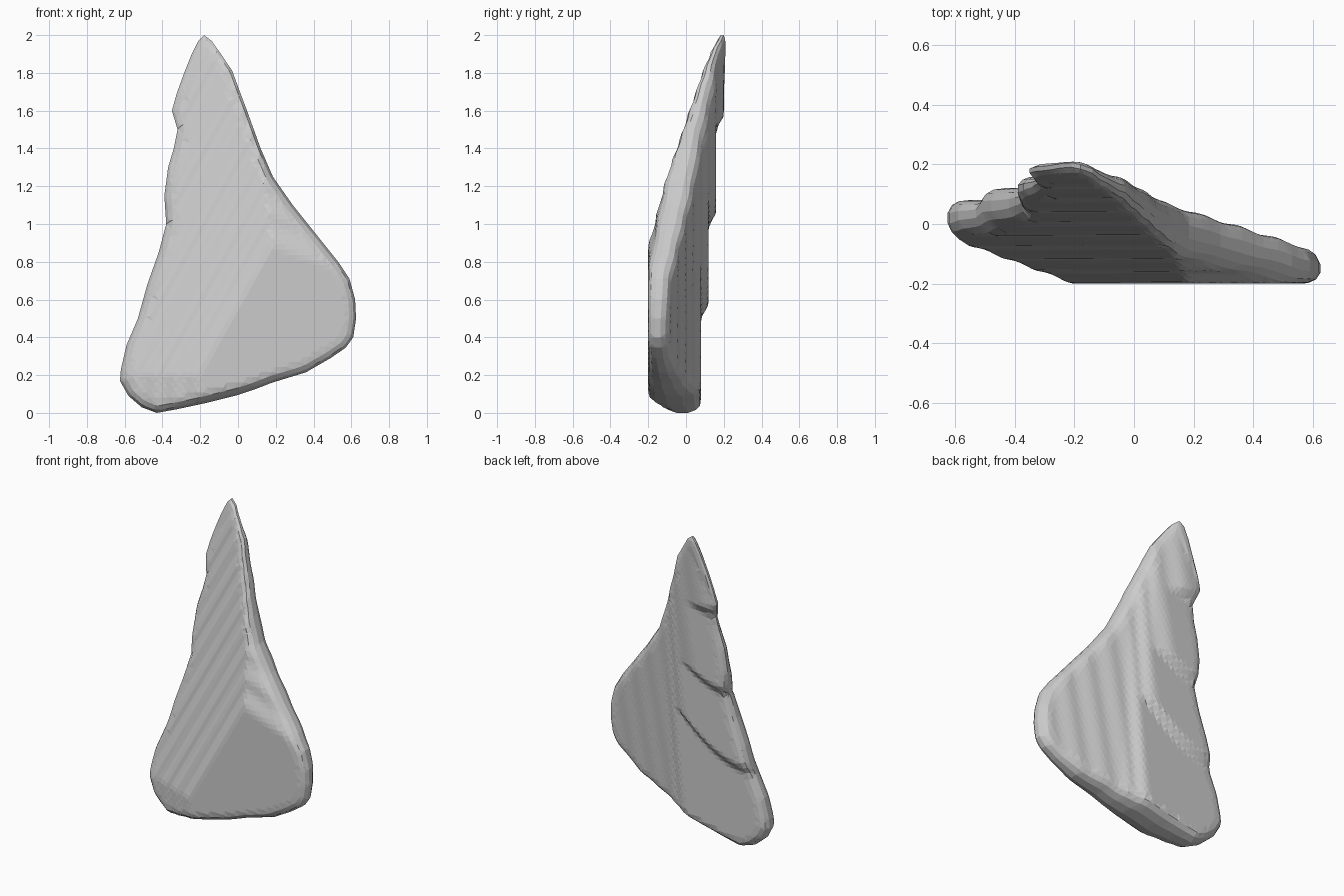
import bpy, bmesh, math
from mathutils import Vector
from mathutils.geometry import delaunay_2d_cdt, intersect_point_line

if "Cube" in bpy.data.objects:
    bpy.data.objects.remove(bpy.data.objects["Cube"])

# Front outline of the slab (x, z), clockwise from the foot
OUT = [(-.43, 0), (-.51, .03), (-.58, .09), (-.625, .17), (-.62, .23), (-.59, .36), (-.53, .5),
       (-.48, .68), (-.42, .85), (-.38, 1.0), (-.39, 1.15), (-.37, 1.3), (-.34, 1.4), (-.32, 1.5),
       (-.35, 1.6), (-.325, 1.69), (-.285, 1.8), (-.245, 1.9), (-.21, 1.97), (-.18, 2.0),
       (-.14, 1.97), (-.09, 1.9), (-.03, 1.81), (.01, 1.7), (.055, 1.58), (.12, 1.4), (.185, 1.25),
       (.29, 1.1), (.41, .95), (.53, .8), (.59, .71), (.62, .6), (.625, .5), (.61, .4), (.57, .345),
       (.49, .29), (.36, .215), (.18, .16), (.09, .125), (0, .095), (-.18, .05), (-.32, .02)]
SEGS = [(Vector(a), Vector(b)) for a, b in zip(OUT, OUT[1:] + OUT[:1])]


def smooth(a, b, v):
    t = min(1, max(0, (v - a) / (b - a)))
    return t * t * (3 - 2 * t)


def terrace(y, amount):
    k = math.floor(y / .04)
    stepped = .04 * (k + smooth(.1, .9, y / .04 - k))
    return y + (stepped - y) * amount


def edge_distance(p):
    best = 9
    for a, b in SEGS:
        q, t = intersect_point_line(p, a, b)
        q = a.lerp(b, min(1, max(0, t)))
        best = min(best, (p - q).length)
    return best


def inside(p):
    hit = False
    for a, b in SEGS:
        if (a.y > p.y) != (b.y > p.y) and p.x < a.x + (p.y - a.y) * (b.x - a.x) / (b.y - a.y):
            hit = not hit
    return hit


def surfaces(x, z, d):
    # Front: two sloping faces meeting a flat plateau
    left = -.2 - .37 * (x + .2) + .21 * max(0, z - .2)
    upper = -.2 + .27 * (z - .85) + .1 * (x - .25)
    front = max(-.2, terrace(max(left, upper), .6))
    # Back: curved stepped ledges on one side, sloping away on the other
    zz = z - 1.5 * max(0, x + .6 - .2 * z) ** 2
    ledge = .08 + .04 * sum(smooth(s - .04, s + .05, zz) for s in (.53, 1.01, 1.53))
    slope = -.055 - .25 * (x - .55) + .05 * (z - .5) - .025 * smooth(-.06, .12, x)
    back = max(min(ledge, terrace(slope, .6)), front + .05)
    # Rounded rim
    mid = (front + back) / 2
    t = 1 - min(1, d / .06)
    f = .3 + .7 * math.sqrt(1 - t * t)
    return mid + (front - mid) * f, mid + (back - mid) * f


# Outline points, inset rim rows, then a triangular grid along the slope direction
pts, inset = [], []
for a, b in SEGS:
    n = max(1, round((b - a).length / .035))
    side = Vector((b.y - a.y, a.x - b.x)).normalized()
    for i in range(n):
        pts.append(a.lerp(b, i / n))
        for off in (.013, .036):
            p = a.lerp(b, (i + .5) / n) + side * off
            if inside(p) and edge_distance(p) > off * .9:
                inset.append(p)
rim = [(i, (i + 1) % len(pts)) for i in range(len(pts))]
pts += inset
for j in range(74):
    for i in range(-60, 25):
        p = Vector((i * .03 + j * .015, j * .027))
        if inside(p) and edge_distance(p) > .052:
            pts.append(p)
co, _, tris, *_ = delaunay_2d_cdt(pts, rim, [], 1, 1e-5)

# Front and back sheets joined around the rim
bm = bmesh.new()
front, back = [], []
for p in co:
    yf, yb = surfaces(p.x, p.y, edge_distance(p))
    front.append(bm.verts.new((p.x, yf, p.y)))
    back.append(bm.verts.new((p.x, yb, p.y)))
count = {}
for t in tris:
    bm.faces.new([front[i] for i in t])
    bm.faces.new([back[i] for i in reversed(t)])
    for a, b in zip(t, t[1:] + t[:1]):
        key = (min(a, b), max(a, b))
        count[key] = count.get(key, 0) + 1
for (a, b), c in count.items():
    if c == 1:
        bm.faces.new((front[a], front[b], back[b], back[a]))
bmesh.ops.delete(bm, geom=[v for v in bm.verts if not v.link_faces], context='VERTS')
bmesh.ops.recalc_face_normals(bm, faces=bm.faces)

mesh = bpy.data.meshes.new("rock_slab")
bm.to_mesh(mesh)
bm.free()
bpy.context.collection.objects.link(bpy.data.objects.new("rock_slab", mesh))
